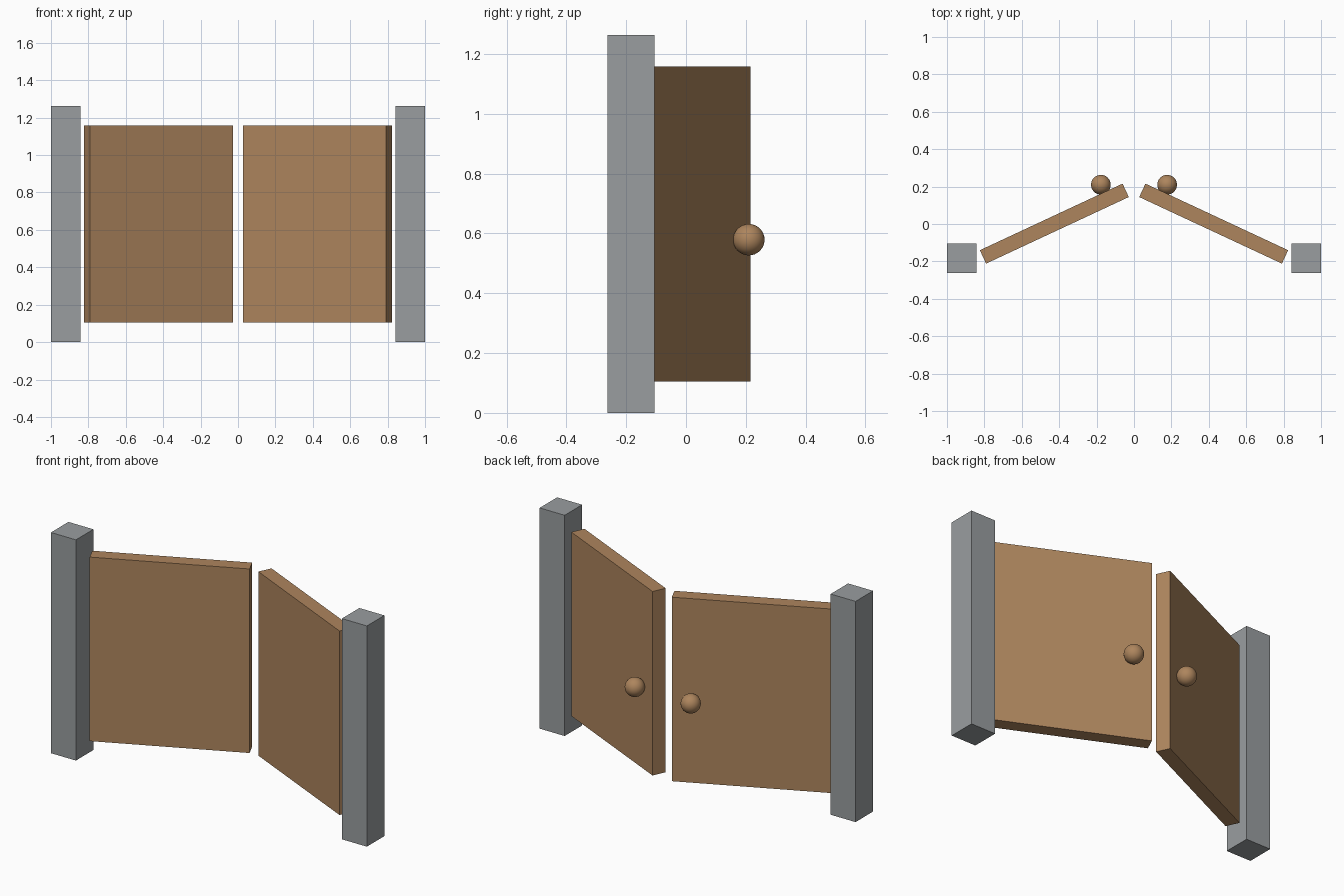
import bpy
import math
from mathutils import Matrix, Vector

default = bpy.data.objects.get("Cube")
if default:
    bpy.data.objects.remove(default, do_unlink=True)


def material(name, rgb):
    mat = bpy.data.materials.new(name)
    mat.use_nodes = True
    mat.diffuse_color = (*rgb, 1)
    mat.node_tree.nodes["Principled BSDF"].inputs["Base Color"].default_value = (*rgb, 1)
    return mat


STONE = material("grey stone", (0.32, 0.34, 0.35))
WOOD = material("brown wood", (0.42, 0.235, 0.11))


def box(name, size, center, mat, turn=0):
    bpy.ops.mesh.primitive_cube_add(size=1)
    obj = bpy.context.object
    obj.name = name
    obj.data.transform(Matrix.Diagonal((*size, 1)))
    obj.location = center
    obj.rotation_euler.z = turn
    obj.data.materials.append(mat)
    return obj


def knob(name, center):
    bpy.ops.mesh.primitive_uv_sphere_add(segments=32, ring_count=16, radius=0.0526, location=center)
    obj = bpy.context.object
    obj.name = name
    obj.data.materials.append(WOOD)
    bpy.ops.object.shade_smooth()


# Each side has a post, a swung-open door and a knob on its back
SWING = math.radians(25)
for label, side in (("left", 1), ("right", -1)):
    box(label + "_post", (0.158, 0.158, 1.263), (side * 0.921, -0.184, 0.6315), STONE)
    box(label + "_door", (0.842, 0.079, 1.053), (side * 0.426, 0.002, 0.632), WOOD, -side * SWING)
    knob(label + "_knob", Vector((side * 0.177, 0.21, 0.579)))
